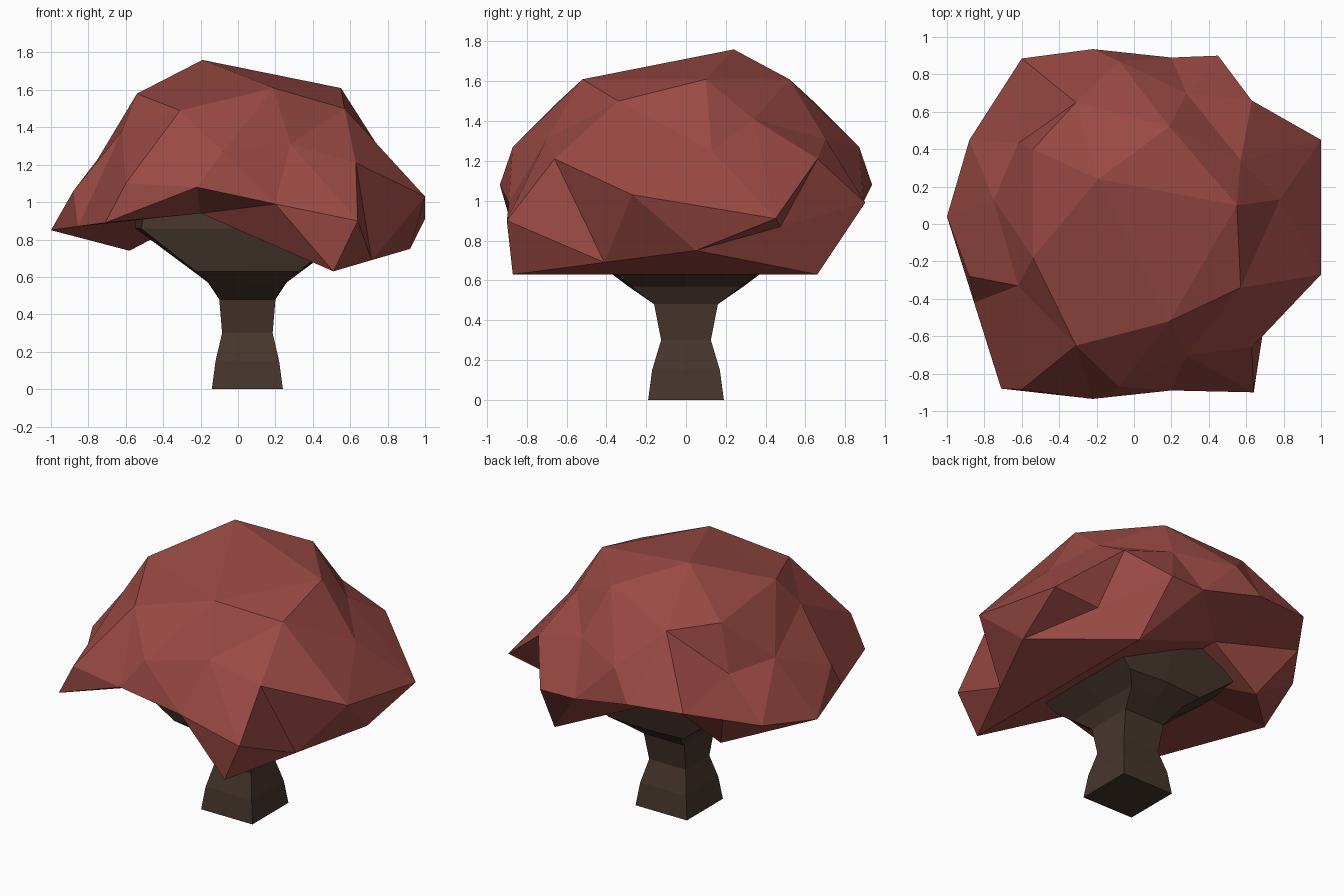
import bpy
import bmesh
from mathutils import Vector

old_cube = bpy.data.objects.get("Cube")
if old_cube:
    bpy.data.objects.remove(old_cube, do_unlink=True)


def make_material(name, color):
    material = bpy.data.materials.new(name)
    material.use_nodes = True
    material.diffuse_color = color
    shader = next(n for n in material.node_tree.nodes if n.type == "BSDF_PRINCIPLED")
    shader.inputs["Base Color"].default_value = color
    return material


def finish_object(name, bm, material):
    """Turn a bmesh into a flat shaded object with one colour."""
    bmesh.ops.recalc_face_normals(bm, faces=bm.faces[:])
    mesh = bpy.data.meshes.new(name)
    bm.to_mesh(mesh)
    bm.free()
    mesh.materials.append(material)
    obj = bpy.data.objects.new(name, mesh)
    bpy.context.collection.objects.link(obj)
    return obj


def mirrored(points):
    """Repeat each point on the front and the back."""
    return [(x, side * y, z) for x, y, z in points for side in (-1, 1)]


def crease(start, end):
    """Point halfway along a straight edge, which holds that edge in place."""
    return tuple(Vector(start).lerp(Vector(end), 0.5))


def faceted_shell(name, points, center, material):
    """Join points into a closed faceted shell around a center.

    The facets come from the hull of the directions, so dents survive."""
    bm = bmesh.new()
    targets = {}
    for point in points:
        direction = (Vector(point) - center).normalized()
        targets[bm.verts.new(direction)] = Vector(point)
    bmesh.ops.convex_hull(bm, input=bm.verts[:], use_existing_faces=False)
    for vert in bm.verts:
        vert.co = targets[vert]
    return finish_object(name, bm, material)


def lofted_trunk(name, sections, center_x, material):
    """Loft eight sided sections of (height, half width, half depth, corner)."""
    bm = bmesh.new()
    rings = []
    for height, width, depth, corner in sections:
        ring = []
        for sx, sy in ((1, 0), (1, 1), (0, 1), (-1, 1),
                       (-1, 0), (-1, -1), (0, -1), (1, -1)):
            scale = corner if sx and sy else 1
            ring.append(bm.verts.new((center_x + sx * width * scale,
                                      sy * depth * scale, height)))
        rings.append(ring)
    for lower, upper in zip(rings, rings[1:]):
        for i, vert in enumerate(lower):
            j = (i + 1) % len(lower)
            bm.faces.new((vert, lower[j], upper[j], upper[i]))
    bm.faces.new(rings[0])
    bm.faces.new(rings[-1])
    return finish_object(name, bm, material)


leaf_red = make_material("leaf red", (0.32, 0.067, 0.056, 1))
bark_brown = make_material("bark brown", (0.062, 0.036, 0.026, 1))

# Top of the foliage
crown = [(-0.19, 0.24, 1.76), (0.55, 0.1, 1.61), (-0.54, -0.18, 1.58),
         (-0.54, 0.4, 1.51), (0.57, -0.34, 1.5), (0.57, 0.34, 1.41)]
front_brow, back_brow = mirrored([(-0.31, 0.65, 1.49)])
crown += [front_brow, back_brow] + mirrored([(0.19, 0.52, 1.61)])

# Sloping sides of the foliage
back_dent = (-0.62, 0.43, 1.2)
shoulder = [(0.78, 0.13, 1.25), (-0.62, -0.33, 1.38),
            back_dent, (-0.75, 0.13, 1.23)]
shoulder += mirrored([(0.28, 0.7, 1.31), (0.63, 0.66, 1.21),
                      (-0.08, 0.87, 1.27)])

# Widest edge of the foliage
left_front, left_back = (1, -0.27, 1.03), (1, 0.45, 0.91)
back_edge = (0.45, 0.9, 0.99)
right_front, right_side = (-0.71, -0.88, 0.89), (-1, 0.04, 0.85)
right_back = (-0.88, 0.45, 0.93)
front_arch, back_arch = mirrored([(-0.22, 0.935, 1.08)])
front_corner, back_corner = mirrored([(-0.6, 0.885, 1.1)])
rim = [left_front, left_back, back_edge, right_front, right_side, right_back,
       front_arch, back_arch, front_corner, back_corner,
       (0.64, -0.9, 0.9), (-0.88, -0.28, 1.06)]
rim += mirrored([(0.2, 0.89, 0.99)])

# Drooping tips, and the hollow between them
front_tip, back_tip, left_tip = (0.51, -0.87, 0.63), (0.51, 0.66, 0.63), (0.92, 0.05, 0.75)
underside = [front_tip, back_tip, left_tip, (-0.58, 0.46, 0.74), (-0.2, 0, 0.94)]
underside += mirrored([(-0.2, 0.52, 0.94)])

# Straight edges between distant corners
creases = [crease(start, end) for start, end in (
    (left_front, left_back), (front_tip, back_tip), (front_tip, left_tip),
    (left_tip, back_edge), (right_front, front_arch), (right_front, right_side),
    (back_corner, right_back), (back_dent, back_brow))]

faceted_shell("foliage", crown + shoulder + rim + underside + creases,
              Vector((0, 0, 1.2)), leaf_red)

# Trunk with a pinched waist and branches flaring into the foliage
lofted_trunk("trunk", [(0, 0.19, 0.19, 1), (0.15, 0.17, 0.17, 1),
                       (0.3, 0.135, 0.125, 1), (0.48, 0.15, 0.16, 1),
                       (0.57, 0.21, 0.29, 0.95), (0.63, 0.29, 0.37, 0.95),
                       (0.86, 0.6, 0.43, 0.95), (0.98, 0.6, 0.43, 0.9)],
             0.05, bark_brown)
